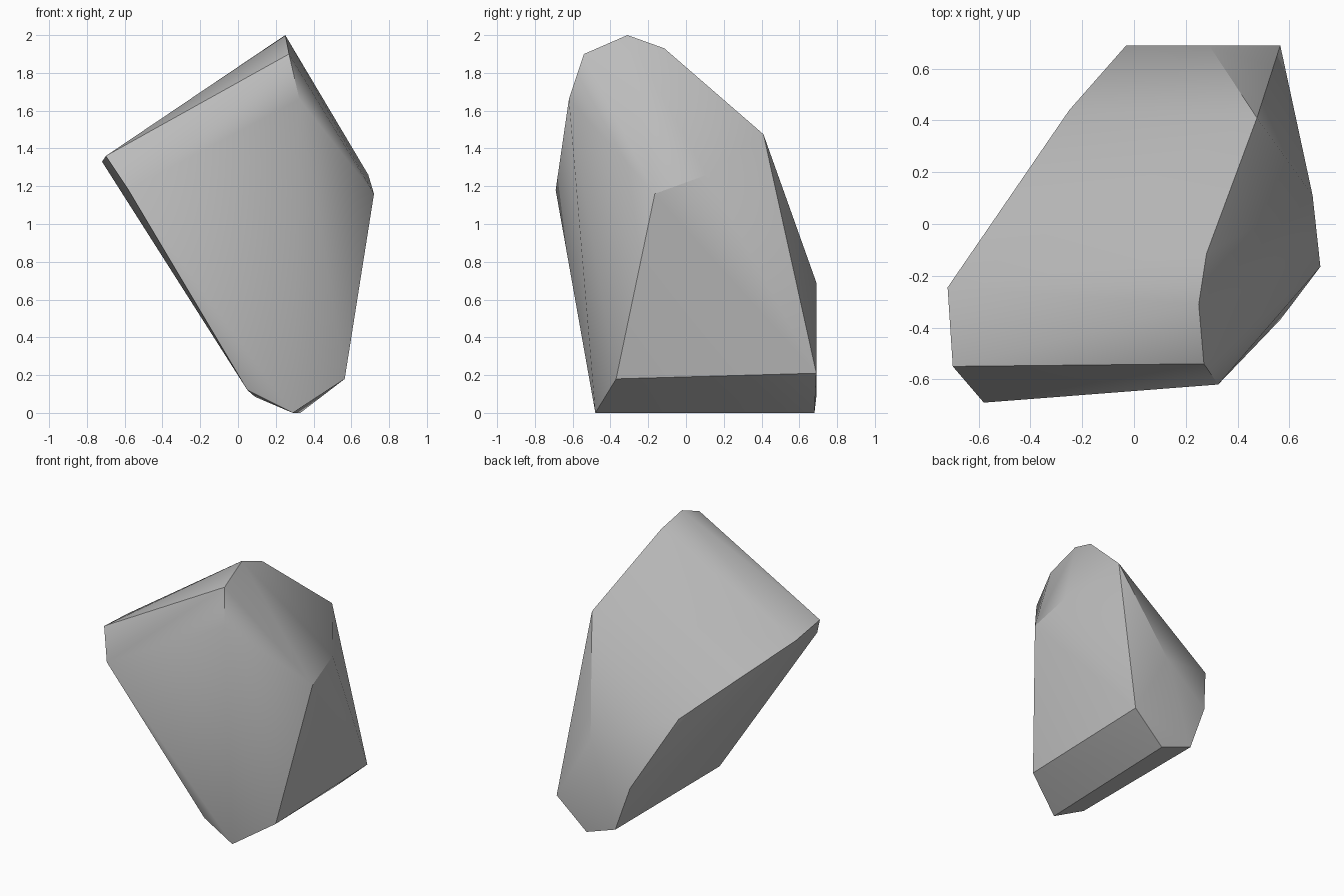
import bpy, bmesh, math

cube = bpy.data.objects.get("Cube")
if cube:
    bpy.data.objects.remove(cube, do_unlink=True)

# Stone colour
stone = bpy.data.materials.new("grey_stone")
stone.use_nodes = True
grey = (0.5, 0.5, 0.5, 1)
stone.diffuse_color = grey
shader = stone.node_tree.nodes["Principled BSDF"]
shader.inputs["Base Color"].default_value = grey
shader.inputs["Roughness"].default_value = 0.9

# Corners of the chipped boulder, grouped by region
peak = [(.25, -.31, 2), (.27, -.54, 1.9), (.28, -.115, 1.93), (.325, -.62, 1.66)]
side_point = [(-.58, -.69, 1.18), (-.7, -.55, 1.36), (-.72, -.245, 1.33)]
shoulder = [(.475, .41, 1.475), (.72, -.165, 1.16), (.69, .11, 1.26)]
back = [(.29, .69, .69), (-.03, .69, .42), (-.25, .44, .89)]
foot = [(.565, -.37, .18), (.565, .69, .21), (.33, .68, 0),
        (.29, -.48, 0), (.09, .69, .085), (.05, -.46, .12)]

# Wrap the corners in a convex shell and merge nearly flat facets
bm = bmesh.new()
for corner in peak + side_point + shoulder + back + foot:
    bm.verts.new(corner)
bmesh.ops.convex_hull(bm, input=bm.verts[:])
bmesh.ops.dissolve_limit(bm, angle_limit=math.radians(2),
                         verts=bm.verts[:], edges=bm.edges[:])
bmesh.ops.recalc_face_normals(bm, faces=bm.faces[:])

mesh = bpy.data.meshes.new("boulder")
bm.to_mesh(mesh)
bm.free()
mesh.materials.append(stone)
boulder = bpy.data.objects.new("boulder", mesh)
bpy.context.collection.objects.link(boulder)

# Soft shading across shallow edges, crisp breaks on the rest
bpy.ops.object.select_all(action="DESELECT")
boulder.select_set(True)
bpy.context.view_layer.objects.active = boulder
bpy.ops.object.shade_smooth_by_angle(angle=math.radians(30))
